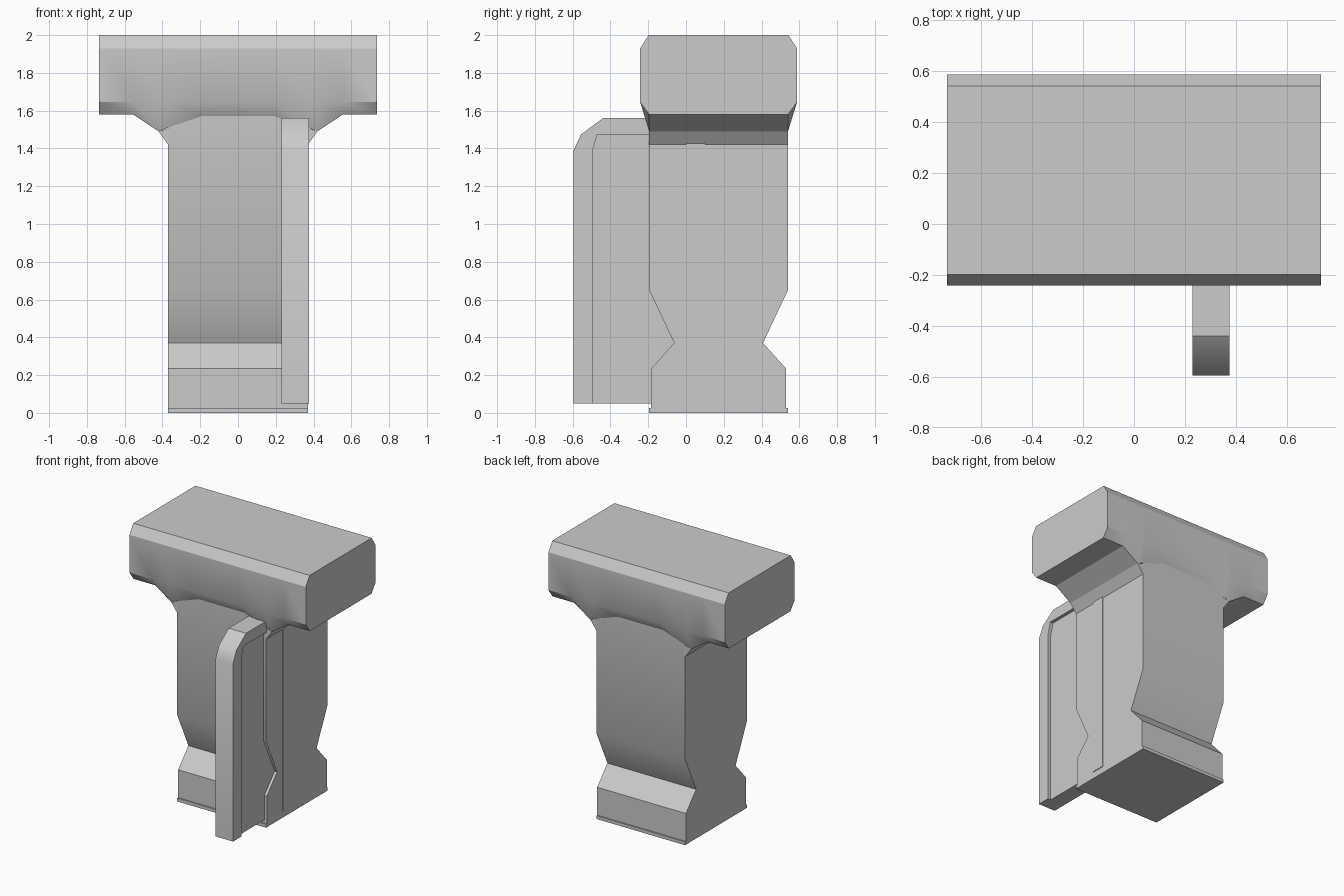
import bpy, bmesh
from math import radians

if "Cube" in bpy.data.objects:
    bpy.data.objects.remove(bpy.data.objects["Cube"])


def finish(bm, name):
    bmesh.ops.recalc_face_normals(bm, faces=bm.faces[:])
    mesh = bpy.data.meshes.new(name)
    bm.to_mesh(mesh)
    bm.free()
    obj = bpy.data.objects.new(name, mesh)
    bpy.context.collection.objects.link(obj)
    bpy.ops.object.select_all(action='DESELECT')
    obj.select_set(True)
    bpy.context.view_layer.objects.active = obj
    bpy.ops.object.shade_smooth_by_angle(angle=radians(30))
    return obj


def loft(name, rings):
    """Skin equal-length closed rings and cap both ends."""
    bm = bmesh.new()
    loops = [[bm.verts.new(p) for p in ring] for ring in rings]
    n = len(loops[0])
    for a, b in zip(loops, loops[1:]):
        for i in range(n):
            j = (i + 1) % n
            bm.faces.new((a[i], a[j], b[j], b[i]))
    bm.faces.new(loops[0])
    bm.faces.new(loops[-1])
    return finish(bm, name)


def extrude_x(name, profile, x0, x1):
    return loft(name, [[(x, y, z) for y, z in profile] for x in (x0, x1)])


MID = 0.1725  # centre of the column and head in y


def mirrored(half):
    """Close a (half width, z) outline symmetrically about MID."""
    return ([(MID - w, z) for w, z in half] +
            [(MID + w, z) for w, z in reversed(half)])


# Waisted column with a thin foot lip
column = [(0.3675, 0), (0.3675, 0.025), (0.357, 0.025), (0.357, 0.235),
          (0.235, 0.37), (0.3675, 0.65), (0.3675, 1.7)]
extrude_x("column", mirrored(column), -0.37, 0.37)

# Chamfered head, underside height varies along x
half_stations = [(0.735, 1.58), (0.555, 1.58), (0.42, 1.49), (0.37, 1.51), (0.19, 1.572)]
stations = half_stations + [(-x, z) for x, z in reversed(half_stations)]
rings = []
for x, z in stations:
    section = mirrored([(0.3675, z), (0.415, 1.645), (0.415, 1.93), (0.37, 2.0)])
    rings.append([(x, y, h) for y, h in section])
loft("head", rings)

# Flared shoulder between column and head
shoulder = [(-0.37, 1.42), (-0.42, 1.49), (-0.42, 1.6),
            (-0.37, 1.6), (0.37, 1.6), (0.42, 1.6), (0.42, 1.49), (0.37, 1.42)]
# keep the shoulder only outside the column, on both sides
for side, label in ((-1, "left"), (1, "right")):
    tri = [(0.36, 1.42), (0.37, 1.42), (0.42, 1.49), (0.36, 1.51)]
    loft("shoulder_" + label,
         [[(side * x, MID + d, z) for x, z in tri] for d in (-0.3675, 0.3675)])

# Fin: recessed web plus a raised border running over the top and down the column
outer = [(-0.595, 0.05), (-0.595, 1.39), (-0.555, 1.475), (-0.44, 1.56), (0.1, 1.56), (0.1, 0.05)]
inner = [(0.0, 0.05), (0.0, 1.475), (-0.47, 1.475), (-0.495, 1.385), (-0.495, 0.05)]
extrude_x("fin_web", outer, 0.23, 0.35)
extrude_x("fin_border", outer + inner, 0.345, 0.375)
